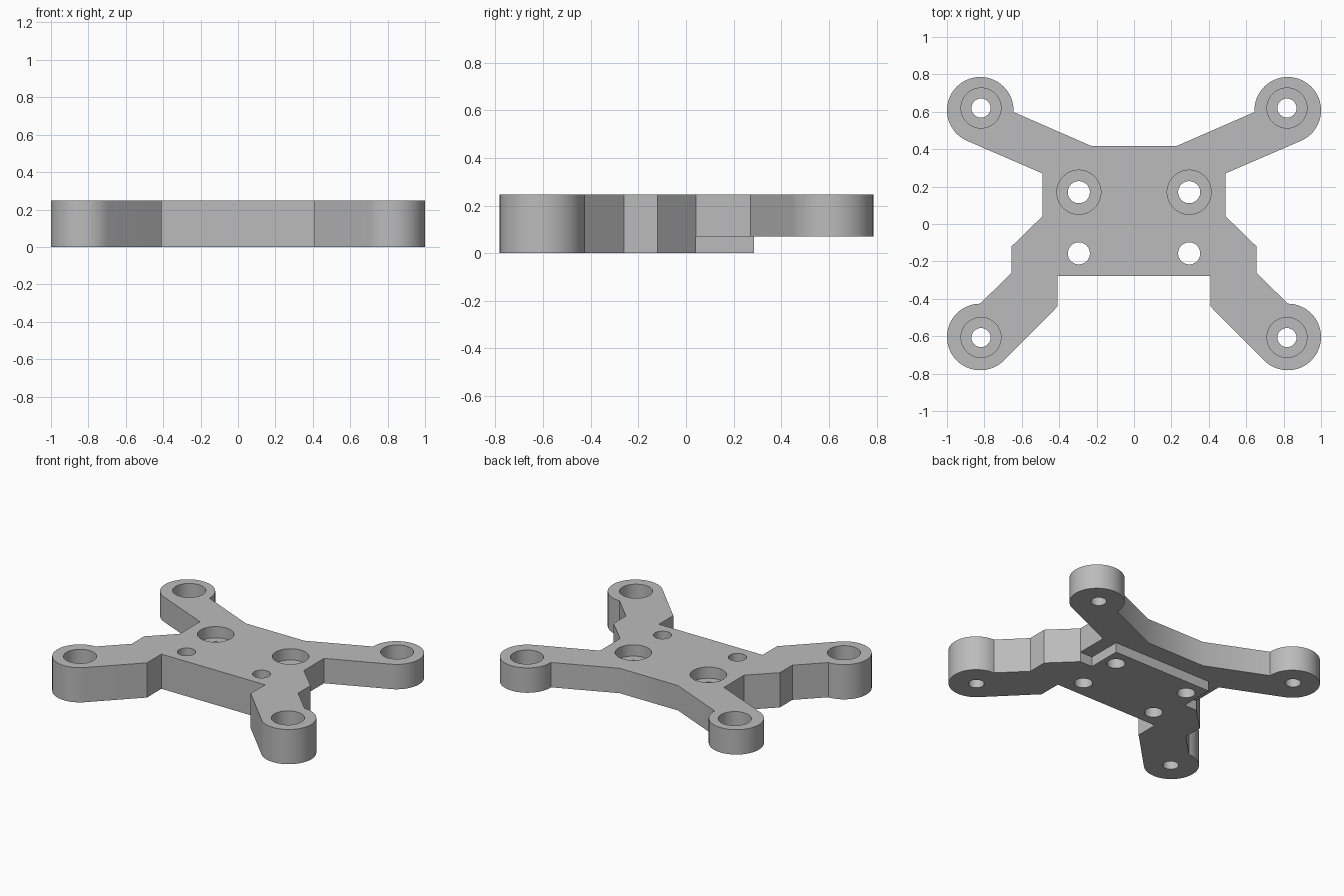
import bpy, bmesh
from math import cos, sin, radians
from mathutils import Vector

cube = bpy.data.objects.get("Cube")
if cube:
    bpy.data.objects.remove(cube, do_unlink=True)

TOP, STEP = 0.247, 0.07

grey = bpy.data.materials.new("matte grey")
grey.use_nodes = True
colour = (0.5, 0.5, 0.5, 1)
grey.diffuse_color = colour
grey.node_tree.nodes["Principled BSDF"].inputs["Base Color"].default_value = colour


def arc(cx, cy, r, start, end, n=40):
    """Points on an arc, angles in degrees."""
    angles = [radians(start + (end - start) * i / n) for i in range(n + 1)]
    return [(cx + r * cos(a), cy + r * sin(a)) for a in angles]


def prism(name, outline, z0, z1):
    """Extrude a counter-clockwise outline from z0 to z1."""
    bm = bmesh.new()
    face = bm.faces.new([bm.verts.new((x, y, z0)) for x, y in outline])
    lid = bmesh.ops.extrude_face_region(bm, geom=[face])["geom"]
    moved = [v for v in lid if isinstance(v, bmesh.types.BMVert)]
    bmesh.ops.translate(bm, verts=moved, vec=Vector((0, 0, z1 - z0)))
    bmesh.ops.recalc_face_normals(bm, faces=bm.faces)
    mesh = bpy.data.meshes.new(name)
    bm.to_mesh(mesh)
    bm.free()
    mesh.materials.append(grey)
    obj = bpy.data.objects.new(name, mesh)
    bpy.context.collection.objects.link(obj)
    return obj


def cut(body, cutter):
    """Subtract the cutter from the body and discard it."""
    bpy.context.view_layer.objects.active = body
    mod = body.modifiers.new("cut", "BOOLEAN")
    mod.operation, mod.solver, mod.object = "DIFFERENCE", "EXACT", cutter
    bpy.ops.object.modifier_apply(modifier=mod.name)
    bpy.data.objects.remove(cutter, do_unlink=True)


def drill(body, x, y, r, z0, z1):
    for side in (-1, 1):
        cut(body, prism("drill", arc(side * x, y, r, 0, 352.5, 47), z0, z1))


# Half outline of the bracket, front to back, mirrored to the other side
half = [(0.408, -0.278), (0.408, -0.44)]
half += arc(0.822, -0.604, 0.178, -135, 90)
half += [(0.655, -0.26), (0.655, -0.12), (0.488, 0.043), (0.488, 0.27)]
half += arc(0.822, 0.608, 0.178, -66, 183)
half += [(0.23, 0.418)]
outline = half + [(-x, y) for x, y in reversed(half)]
bracket = prism("mounting_bracket", outline, 0, TOP)

# Underside relief that leaves a raised pad in the middle
relief = [(0.39, 0.285), (0.39, 0.043), (1.2, 0.043), (1.2, 1)]
relief += [(-x, y) for x, y in reversed(relief)]
cut(bracket, prism("relief", relief, -0.1, STEP))

# Arm holes with deep counterbores
for y, floor in ((-0.607, 0.10), (0.62, 0.13)):
    drill(bracket, 0.818, y, 0.051, -0.1, 0.5)
    drill(bracket, 0.818, y, 0.107, floor, 0.5)

# Centre holes, the rear pair with shallow counterbores
for y in (-0.157, 0.17):
    drill(bracket, 0.295, y, 0.059, -0.1, 0.5)
drill(bracket, 0.295, 0.17, 0.118, TOP - 0.08, 0.5)

bpy.ops.object.select_all(action="DESELECT")
bracket.select_set(True)
bpy.context.view_layer.objects.active = bracket
bpy.ops.object.shade_smooth_by_angle(angle=radians(25))
